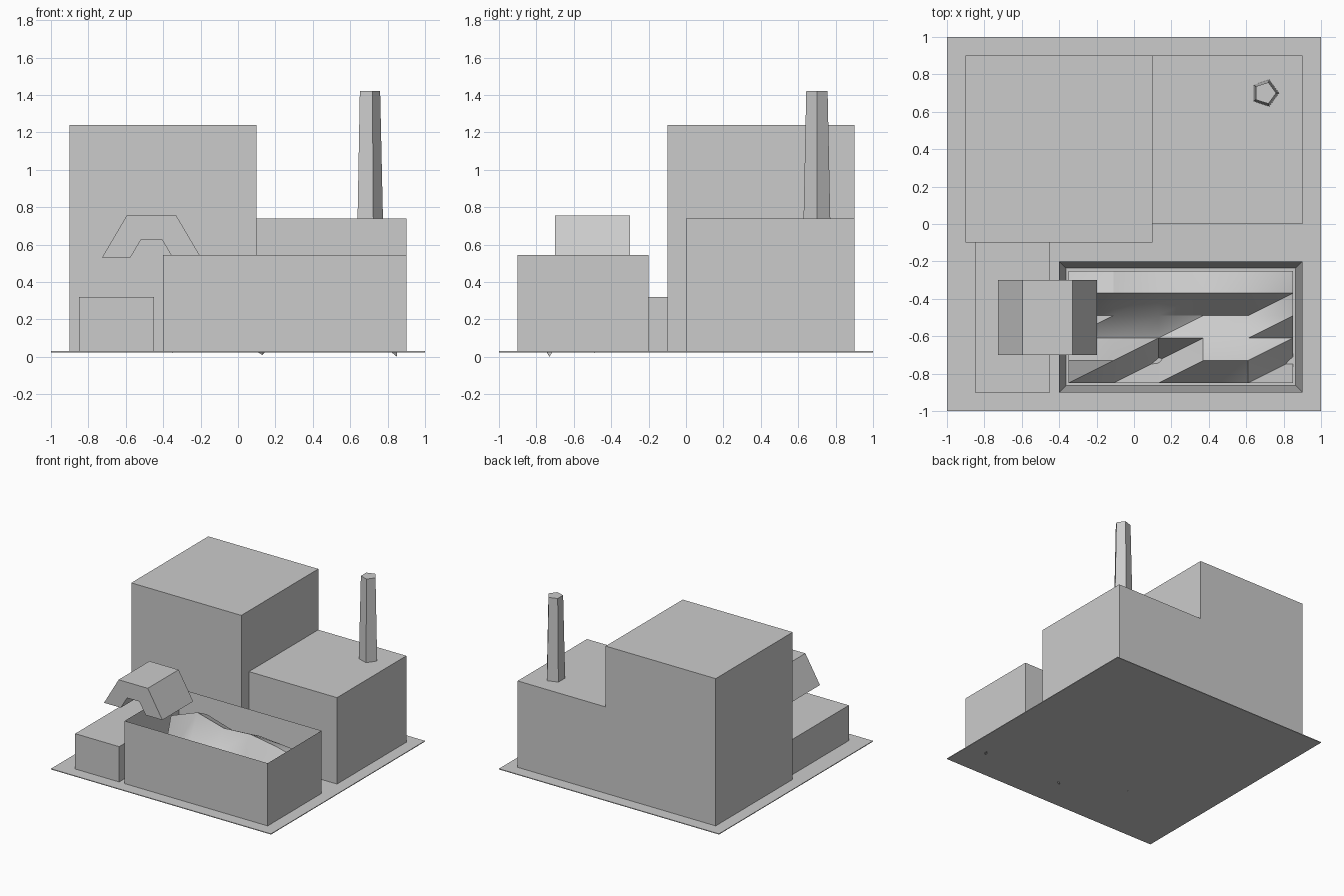
import bpy, bmesh, math

cube = bpy.data.objects.get("Cube")
if cube:
    bpy.data.objects.remove(cube, do_unlink=True)

GREY = (0.6, 0.6, 0.6, 1)
grey = bpy.data.materials.new("plain grey")
grey.use_nodes = True
grey.diffuse_color = GREY
grey.node_tree.nodes["Principled BSDF"].inputs["Base Color"].default_value = GREY

GROUND = 0.03


def finish(name, bm, recalc=True):
    if recalc:
        bmesh.ops.recalc_face_normals(bm, faces=bm.faces)
    mesh = bpy.data.meshes.new(name)
    bm.to_mesh(mesh)
    bm.free()
    mesh.materials.append(grey)
    obj = bpy.data.objects.new(name, mesh)
    bpy.context.collection.objects.link(obj)
    return obj


def box(name, x0, x1, y0, y1, z0, z1, open_top=0):
    """Box between limits; open_top hollows it from above with that wall."""
    bm = bmesh.new()
    bmesh.ops.create_cube(bm, size=1)
    for v in bm.verts:
        v.co.x = x1 if v.co.x > 0 else x0
        v.co.y = y1 if v.co.y > 0 else y0
        v.co.z = z1 if v.co.z > 0 else z0
    if open_top:
        top = max(bm.faces, key=lambda f: f.calc_center_median().z)
        bmesh.ops.inset_individual(bm, faces=[top], thickness=open_top)
        for v in top.verts:
            v.co.z = z0 + 0.002
    return finish(name, bm)


# Ground slab and buildings
box("ground_slab", -1, 1, -1, 1, 0.024, GROUND)
box("main_hall", -0.9, 0.1, -0.1, 0.9, GROUND, 1.24)
box("side_hall", 0.1, 0.9, 0, 0.9, GROUND, 0.74)
box("low_annex", -0.85, -0.45, -0.9, -0.1, GROUND, 0.32)
box("storage_bunker", -0.4, 0.9, -0.9, -0.2, GROUND, 0.545, open_top=0.05)

# Tapered five-sided chimney
bm = bmesh.new()
bmesh.ops.create_cone(bm, cap_ends=True, segments=5, radius1=0.075, radius2=0.06, depth=0.68)
top_x = max(v.co.x for v in bm.verts)
for v in bm.verts:
    # one corner points to the model's left
    a = round((math.atan2(v.co.y, v.co.x) - math.pi / 2) / (math.tau / 5)) * math.tau / 5
    r = math.hypot(v.co.x, v.co.y)
    v.co.x, v.co.y = 0.7 + r * math.cos(a), 0.7 + r * math.sin(a)
    v.co.z += 1.08
finish("chimney", bm)

# Half-hexagon conveyor arch reaching over the bunker wall
bm = bmesh.new()
profile = [(r, a) for r, angles in ((0.265, (180, 120, 60, 0)), (0.113, (0, 60, 120, 180)))
           for a in angles]
ring = [bm.verts.new((-0.4625 + r * math.cos(math.radians(a)), -0.7,
                      0.53 + r * math.sin(math.radians(a)) * 0.98)) for r, a in profile]
face = bm.faces.new(ring)
out = bmesh.ops.extrude_face_region(bm, geom=[face])
for g in out["geom"]:
    if isinstance(g, bmesh.types.BMVert):
        g.co.y = -0.3
finish("conveyor_arch", bm)

# Rough heap of material inside the bunker, rows from front to back
heights = (
    (.30, .15, .20, .18, .20, .22),
    (.35, .36, .01, .36, .32, .00),
    (.25, .16, .20, .25, .24, .20),
    (.02, .22, .26, .20, .20, .32),
    (.40, .49, .425, .44, .40, .34),
    (.30, .43, .36, .38, .36, .34),
)
bm = bmesh.new()
grid = [[bm.verts.new((-0.35 + 0.24 * i, -0.85 + 0.12 * j, z)) for i, z in enumerate(row)]
        for j, row in enumerate(heights)]
for low, high in zip(grid, grid[1:]):
    for i in range(len(low) - 1):
        bm.faces.new((low[i], low[i + 1], high[i + 1]))
        bm.faces.new((low[i], high[i + 1], high[i]))
heap = finish("material_heap", bm, recalc=False)
heap.data.shade_smooth()
heap.data.set_sharp_from_angle(angle=math.radians(30))
